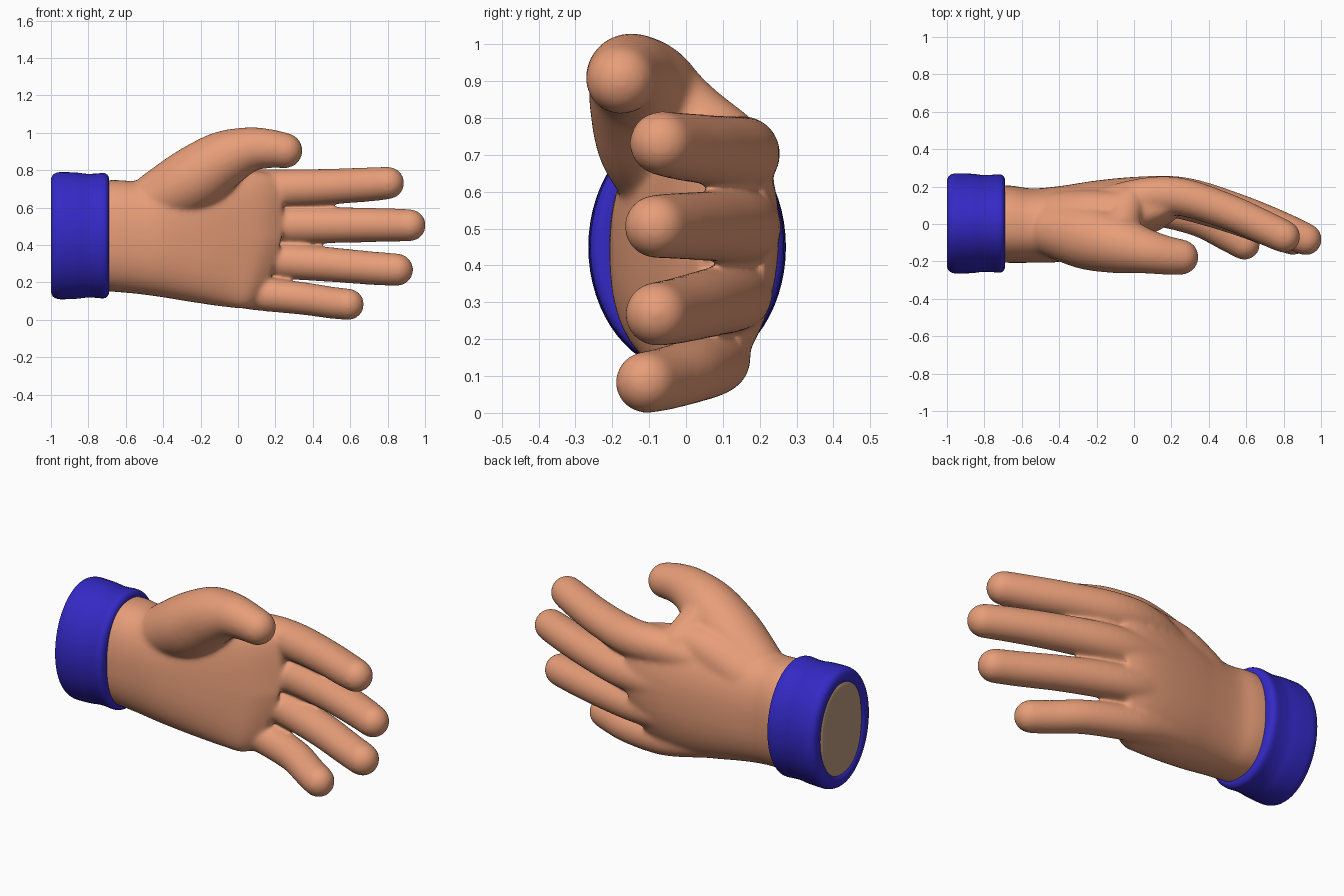
import bpy, bmesh, math
from mathutils import Vector

if "Cube" in bpy.data.objects:
    bpy.data.objects.remove(bpy.data.objects["Cube"])


def material(name, rgb):
    m = bpy.data.materials.new(name)
    m.diffuse_color = (*rgb, 1)
    m.use_nodes = True
    m.node_tree.nodes["Principled BSDF"].inputs["Base Color"].default_value = m.diffuse_color
    return m


skin = material("skin", (0.80, 0.34, 0.19))
cap = material("wrist_cap", (0.50, 0.33, 0.21))
blue = material("blue", (0.034, 0.022, 0.56))


def spow(v, p):
    return math.copysign(abs(v) ** p, v)


def catmull(pts, steps=6):
    """Smooth interpolation through rows of numbers of any width."""
    out = []
    for i in range(len(pts) - 1):
        p0, p1, p2, p3 = (pts[max(i - 1, 0)], pts[i], pts[i + 1],
                          pts[min(i + 2, len(pts) - 1)])
        for s in range(steps):
            t = s / steps
            out.append([0.5 * (2 * b + (c - a) * t + (2 * a - 5 * b + 4 * c - d) * t * t
                               + (3 * b - a - 3 * c + d) * t ** 3)
                        for a, b, c, d in zip(p0, p1, p2, p3)])
    return out + [list(pts[-1])]


def loft(bm, rings, caps=True):
    """Skin a list of equal-length rings of points."""
    rows = [[bm.verts.new(p) for p in r] for r in rings]
    n = len(rows[0])
    for a, b in zip(rows, rows[1:]):
        for j in range(n):
            k = (j + 1) % n
            bm.faces.new((a[j], a[k], b[k], b[j]))
    if caps:
        bm.faces.new(rows[0][::-1])
        bm.faces.new(rows[-1])


def digit(bm, pts, n=24, grow=0.004):
    """Round-ended tube along (x, y, z, radius) rows; grow offsets the later softening."""
    rows = catmull(pts)
    pos = [Vector(r[:3]) for r in rows]
    rad = [r[3] + grow for r in rows]
    d0, d1 = (pos[1] - pos[0]).normalized(), (pos[-1] - pos[-2]).normalized()
    arcs = [math.radians(a) for a in (15, 30, 45, 60, 75, 87)]
    stations = [(pos[0] - d0 * rad[0] * math.sin(a), d0, rad[0] * math.cos(a)) for a in arcs[::-1]]
    for i, p in enumerate(pos):
        d = (pos[min(i + 1, len(pos) - 1)] - pos[max(i - 1, 0)]).normalized()
        stations.append((p, d, rad[i]))
    stations += [(pos[-1] + d1 * rad[-1] * math.sin(a), d1, rad[-1] * math.cos(a)) for a in arcs]
    rings = []
    for p, d, r in stations:
        u = d.cross(Vector((0, 0, 1))).normalized()
        v = u.cross(d)
        rings.append([p + r * (u * math.cos(2 * math.pi * j / n) + v * math.sin(2 * math.pi * j / n))
                      for j in range(n)])
    loft(bm, rings)


def finish(bm, name, mat):
    bmesh.ops.recalc_face_normals(bm, faces=bm.faces)
    me = bpy.data.meshes.new(name)
    bm.to_mesh(me)
    bm.free()
    me.materials.append(mat)
    ob = bpy.data.objects.new(name, me)
    bpy.context.collection.objects.link(ob)
    for p in me.polygons:
        p.use_smooth = True
    return ob


# Palm and wrist: x, y low, y high, z low, z high, arch of the knuckles
palm = [(-0.998, -0.19, 0.195, 0.18, 0.72, 0.0),
        (-0.69, -0.207, 0.207, 0.152, 0.747, 0.0),
        (-0.55, -0.207, 0.19, 0.14, 0.743, 0.0),
        (-0.40, -0.202, 0.203, 0.12, 0.76, 0.05),
        (-0.20, -0.155, 0.234, 0.088, 0.79, 0.15),
        (0.00, -0.085, 0.254, 0.068, 0.80, 0.3),
        (0.14, -0.025, 0.252, 0.062, 0.79, 0.4),
        (0.24, 0.045, 0.225, 0.10, 0.76, 0.4)]
bm = bmesh.new()
rings = []
for x, y0, y1, z0, z1, arch in catmull(palm):
    ring = []
    for j in range(48):
        a = 2 * math.pi * j / 48
        z = (z0 + z1) / 2 + (z1 - z0) / 2 * spow(math.sin(a), 0.84)
        y = (y0 + y1) / 2 + (y1 - y0) / 2 * spow(math.cos(a), 0.84)
        y -= arch * (z - 0.55) ** 2
        back = max(0, x + 0.2) * max(0, 0.42 - z) * 0.8   # little-finger side is shorter
        ring.append((x - back, y, z))
    rings.append(ring)
loft(bm, rings)

# Fingers, thumb and thumb web: x, y, z, radius
digits = [
    # index
    [(-0.2, 0.10, 0.67, 0.08), (0.05, 0.145, 0.70, 0.098), (0.25, 0.145, 0.703, 0.098),
     (0.5, 0.067, 0.713, 0.092), (0.7, -0.02, 0.724, 0.088), (0.802, -0.067, 0.732, 0.084)],
    # middle
    [(-0.2, 0.13, 0.505, 0.08), (0.05, 0.155, 0.505, 0.097), (0.28, 0.147, 0.505, 0.097),
     (0.55, 0.068, 0.507, 0.092), (0.78, -0.02, 0.507, 0.087), (0.918, -0.082, 0.506, 0.083)],
    # ring
    [(-0.2, 0.12, 0.34, 0.08), (0.03, 0.137, 0.328, 0.092), (0.22, 0.128, 0.315, 0.092),
     (0.5, 0.05, 0.295, 0.089), (0.72, -0.03, 0.276, 0.086), (0.85, -0.079, 0.268, 0.084)],
    # little
    [(-0.25, 0.06, 0.20, 0.08), (0.0, 0.085, 0.155, 0.086), (0.15, 0.073, 0.136, 0.087),
     (0.35, 0.018, 0.114, 0.084), (0.5, -0.06, 0.092, 0.082), (0.59, -0.108, 0.083, 0.081)],
    # thumb
    [(-0.42, -0.03, 0.65, 0.15), (-0.25, -0.07, 0.745, 0.17), (-0.08, -0.11, 0.855, 0.152),
     (0.06, -0.145, 0.91, 0.118), (0.17, -0.167, 0.915, 0.101), (0.25, -0.177, 0.905, 0.092)],
    # web from the thumb to the index knuckle
    [(-0.1, -0.08, 0.86, 0.125), (-0.06, 0.02, 0.80, 0.095), (-0.03, 0.11, 0.735, 0.09)],
    [(-0.40, 0.03, 0.62, 0.14), (-0.22, 0.05, 0.705, 0.13), (-0.05, 0.08, 0.755, 0.09)],
]
for d in digits:
    digit(bm, d)
hand = finish(bm, "hand", skin)

# Fuse the hand into one soft skin
rm = hand.modifiers.new("fuse", 'REMESH')
rm.mode = 'VOXEL'
rm.voxel_size = 0.009
rm.use_smooth_shade = True
sm = hand.modifiers.new("soften", 'SMOOTH')
sm.factor = 0.5
sm.iterations = 34
bpy.context.view_layer.objects.active = hand
hand.select_set(True)
for m in ("fuse", "soften"):
    bpy.ops.object.modifier_apply(modifier=m)

# Flat end of the wrist
hand.data.materials.append(cap)
for p in hand.data.polygons:
    if p.center.x < -0.95 and p.normal.x < -0.7:
        p.material_index = 1

# Cuff: elliptical band, profile rows are x and inset from the outer ellipse
profile = [(-0.96, 0.10), (-0.985, 0.082), (-0.998, 0.065), (-1.0, 0.04), (-0.99, 0.015),
           (-0.965, 0.002), (-0.93, 0.0), (-0.86, 0.003), (-0.81, 0.009), (-0.76, 0.008),
           (-0.725, 0.005), (-0.705, 0.009), (-0.692, 0.025), (-0.69, 0.05), (-0.70, 0.10)]
bm = bmesh.new()
rings = []
for x, d in catmull(profile, 3):
    rings.append([(x, 0.003 + (0.268 - d) * math.cos(2 * math.pi * j / 64),
                   0.45 + (0.34 - d) * math.sin(2 * math.pi * j / 64)) for j in range(64)])
loft(bm, rings + [rings[0]], caps=False)
bmesh.ops.remove_doubles(bm, verts=bm.verts, dist=1e-5)
finish(bm, "cuff", blue)
